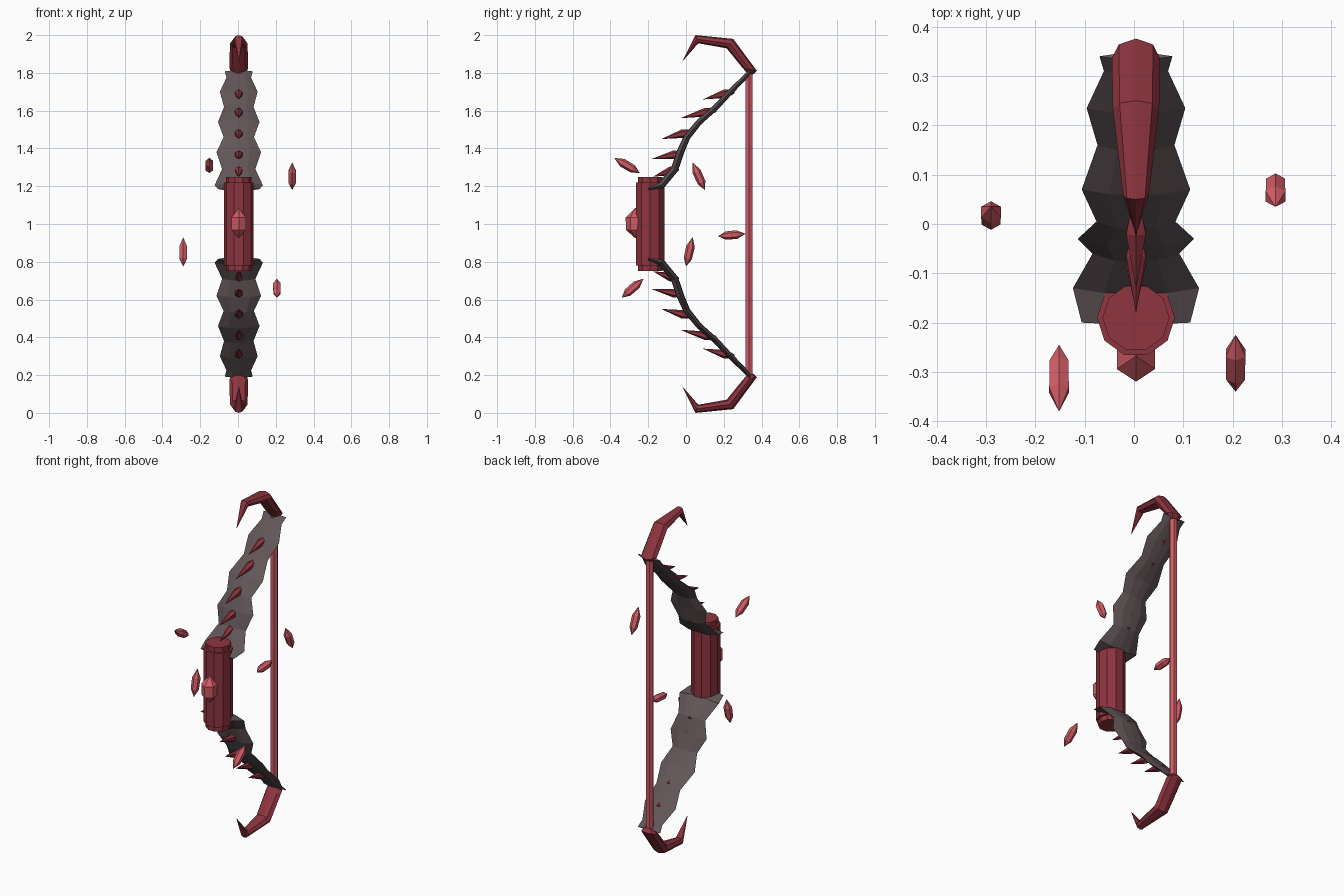
import bpy, bmesh, math
from mathutils import Vector

cube = bpy.data.objects.get("Cube")
if cube:
    bpy.data.objects.remove(cube, do_unlink=True)

CX = 0.004  # centre line of the bow


def material(name, srgb):
    lin = [((c + 0.055) / 1.055) ** 2.4 for c in srgb] + [1.0]
    m = bpy.data.materials.new(name)
    m.use_nodes = True
    m.diffuse_color = lin
    m.node_tree.nodes["Principled BSDF"].inputs["Base Color"].default_value = lin
    return m


DARK_RED = material("dark red", (0.56, 0.205, 0.25))
LIGHT_RED = material("light red", (0.82, 0.36, 0.40))
CHARCOAL = material("charcoal", (0.385, 0.335, 0.345))


def loft(name, rings, mat):
    """Skin a list of equal-length point rings and cap both ends."""
    bm = bmesh.new()
    rows = [[bm.verts.new(p) for p in ring] for ring in rings]
    n = len(rows[0])
    for a, b in zip(rows, rows[1:]):
        for i in range(n):
            j = (i + 1) % n
            bm.faces.new((a[i], a[j], b[j], b[i]))
    bm.faces.new(rows[0])
    bm.faces.new(rows[-1])
    bmesh.ops.remove_doubles(bm, verts=bm.verts, dist=0.0004)
    bmesh.ops.recalc_face_normals(bm, faces=bm.faces)
    me = bpy.data.meshes.new(name)
    bm.to_mesh(me)
    bm.free()
    me.materials.append(mat)
    ob = bpy.data.objects.new(name, me)
    bpy.context.collection.objects.link(ob)
    return ob


def circle(c, u, v, n, phase=0.0):
    """Ellipse of n points around c with half axes u and v."""
    return [c + u * math.cos(phase + 2 * math.pi * i / n)
            + v * math.sin(phase + 2 * math.pi * i / n) for i in range(n)]


def flip(rings, lower):
    """Mirror rings to the lower half of the bow."""
    return [[Vector((p.x, p.y, 2 - p.z)) if lower else p for p in r] for r in rings]


def spindle(name, a, b, radius, profile, sides, mat, lower=False, squash=1.0):
    """Pointed solid from a to b; profile gives (position, radius factor)."""
    a, b = Vector(a), Vector(b)
    d = (b - a).normalized()
    u = Vector((1, 0, 0))
    v = d.cross(u).normalized()
    rings = [circle(a.lerp(b, t), u * radius * r, v * radius * r * squash, sides,
                    math.pi / sides) for t, r in profile]
    return loft(name, flip(rings, lower), mat)


# Grip: ten-sided bar with narrower end collars
grip_profile = [(0.75, 0.068), (0.78, 0.068), (0.781, 0.079),
                (1.219, 0.079), (1.22, 0.068), (1.25, 0.068)]
loft("grip", [circle(Vector((CX, -0.19, z)), Vector((r, 0, 0)), Vector((0, r, 0)), 10)
              for z, r in grip_profile], DARK_RED)

# String
loft("string", [circle(Vector((CX, 0.333, z)), Vector((0.022, 0, 0)),
                       Vector((0, 0.022, 0)), 6) for z in (0.2, 1.8)], LIGHT_RED)

# Limb path: y, z, half width, half thickness
LIMB = [(-0.20, 1.185, 0.11, 0.012), (-0.13, 1.205, 0.128, 0.020),
        (-0.06, 1.29, 0.088, 0.020), (-0.03, 1.38, 0.118, 0.020),
        (0.005, 1.46, 0.080, 0.018), (0.07, 1.54, 0.110, 0.016),
        (0.16, 1.62, 0.078, 0.016), (0.235, 1.70, 0.100, 0.015),
        (0.31, 1.775, 0.065, 0.013), (0.34, 1.808, 0.074, 0.009)]


def limb_rings():
    rings = []
    for i, (y, z, w, t) in enumerate(LIMB):
        p, q = LIMB[max(i - 1, 0)], LIMB[min(i + 1, len(LIMB) - 1)]
        tan = Vector((0, q[0] - p[0], q[1] - p[1])).normalized()
        nor = Vector((0, -tan.z, tan.y))
        c = Vector((CX, y, z))
        rings.append([c + Vector((w * s, 0, 0)) + nor * (t * k) for s, k in
                      ((-1, 0), (-0.5, 0.85), (0, 1), (0.5, 0.85),
                       (1, 0), (0.5, -0.85), (0, -1), (-0.5, -0.85))])
    return rings


# Hook: outer y, outer z, inner y, inner z, half width
HOOK = [(0.355, 1.792, 0.325, 1.797, 0.026), (0.376, 1.81, 0.295, 1.832, 0.049),
        (0.25, 1.98, 0.215, 1.93, 0.047), (0.05, 2.0, 0.065, 1.957, 0.026),
        (-0.02, 1.86, -0.019, 1.86, 0.0008)]


def hook_rings():
    rings = []
    for oy, oz, iy, iz, w in HOOK:
        o, i = Vector((CX, oy, oz)), Vector((CX, iy, iz))
        rings.append(circle((o + i) / 2, Vector((w, 0, 0)), (o - i) / 2, 8))
    return rings


# Spikes along the limb: base y, base z, tip y, tip z
SPIKES = [(0.255, 1.702, 0.09, 1.66), (0.16, 1.605, -0.03, 1.56),
          (0.03, 1.49, -0.13, 1.45), (-0.015, 1.375, -0.18, 1.345),
          (-0.04, 1.295, -0.175, 1.25)]

for lower, side in ((False, "upper"), (True, "lower")):
    loft(side + "_limb", flip(limb_rings(), lower), CHARCOAL)
    loft(side + "_hook", flip(hook_rings(), lower), DARK_RED)
    for k, (by, bz, ty, tz) in enumerate(SPIKES):
        spindle(f"{side}_spike_{k + 1}", (CX, by, bz), (CX, ty, tz), 0.023,
                [(0, 0.5), (0.3, 1), (1, 0.01)], 6, DARK_RED, lower, 1.0)

# Crystals: gem on the grip and five floating shards
CRYSTAL = [(0, 0.01), (0.27, 0.95), (0.68, 1), (1, 0.01)]
spindle("grip_gem", (CX, -0.268, 0.925), (CX, -0.268, 1.085), 0.045,
        CRYSTAL, 6, LIGHT_RED, squash=1.15)
SHARDS = [((0.287, 0.10, 1.18), (0.287, 0.035, 1.325)),
          ((-0.152, -0.245, 1.27), (-0.152, -0.38, 1.35)),
          ((-0.29, 0.0, 0.775), (-0.29, 0.035, 0.93)),
          ((0.206, -0.34, 0.61), (0.206, -0.225, 0.71)),
          ((CX, 0.17, 0.935), (CX, 0.315, 0.948))]
for k, (a, b) in enumerate(SHARDS):
    spindle(f"floating_shard_{k + 1}", a, b, 0.023, CRYSTAL, 6, LIGHT_RED)
